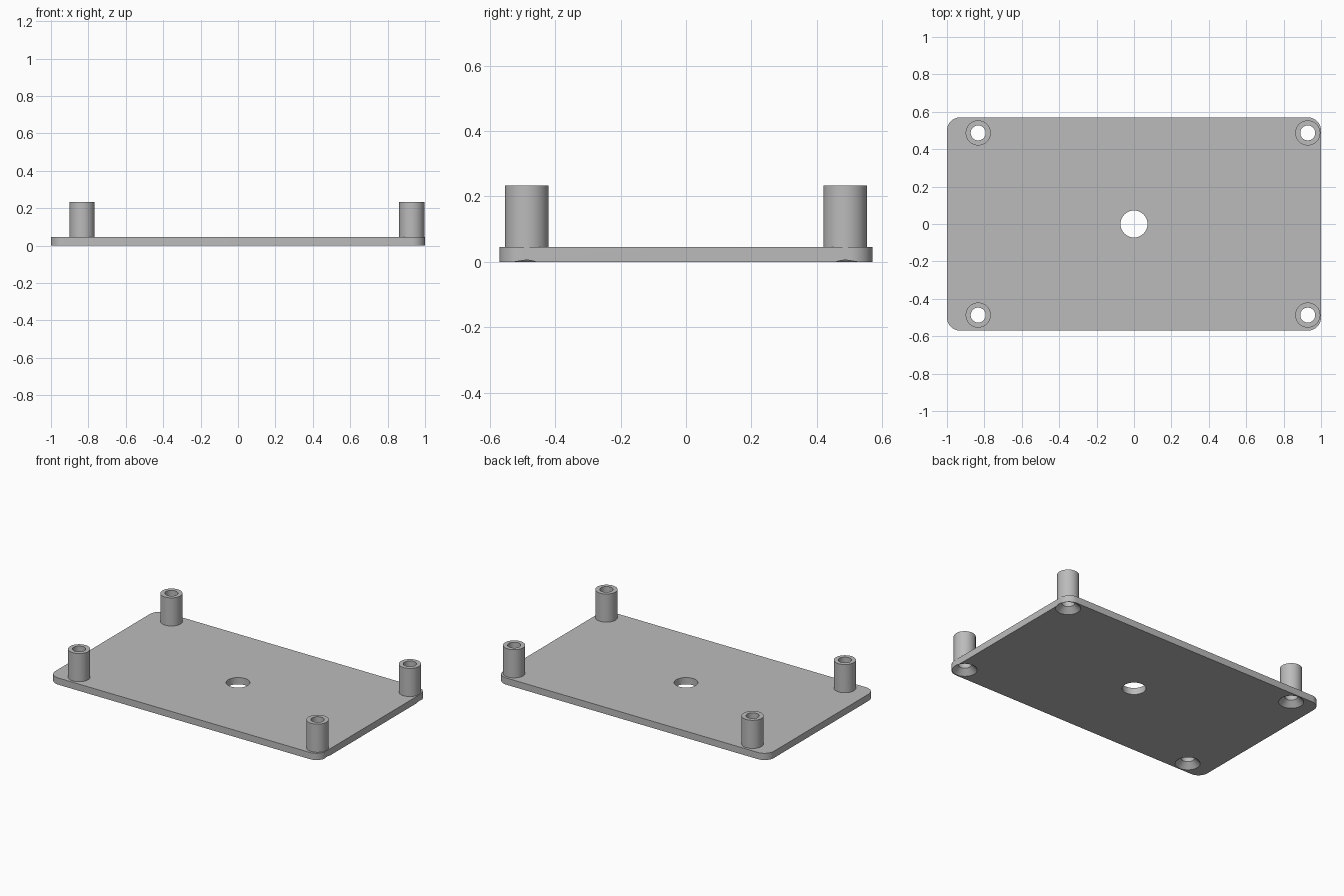
import bpy
import bmesh
import math

WIDTH, DEPTH, THICK = 2.0, 1.14, 0.045
CORNER = 0.07
POST_TOP, POST_R, BORE_R = 0.233, 0.067, 0.04
POST_X = (-0.833, 0.929)
POST_Y = 0.487
CENTRE_R = 0.072
SEGMENTS = 64

if "Cube" in bpy.data.objects:
    bpy.data.objects.remove(bpy.data.objects["Cube"], do_unlink=True)

grey = bpy.data.materials.new("plain grey")
grey.use_nodes = True
grey.diffuse_color = (0.5, 0.5, 0.5, 1)
grey.node_tree.nodes["Principled BSDF"].inputs["Base Color"].default_value = (0.5, 0.5, 0.5, 1)


def make_object(name, bm, location=(0, 0, 0)):
    bmesh.ops.recalc_face_normals(bm, faces=bm.faces)
    mesh = bpy.data.meshes.new(name)
    bm.to_mesh(mesh)
    bm.free()
    mesh.materials.append(grey)
    obj = bpy.data.objects.new(name, mesh)
    obj.location = location
    bpy.context.collection.objects.link(obj)
    return obj


def lathe(name, profile, location):
    """Spin a (radius, z) profile around the vertical axis."""
    bm = bmesh.new()
    points = [bm.verts.new((r, 0, z)) for r, z in profile]
    edges = [bm.edges.new(pair) for pair in zip(points, points[1:])]
    bmesh.ops.spin(bm, geom=points + edges, axis=(0, 0, 1), cent=(0, 0, 0),
                   angle=math.tau, steps=SEGMENTS)
    bmesh.ops.remove_doubles(bm, verts=bm.verts, dist=1e-5)
    return make_object(name, bm, location)


def select_only(obj):
    bpy.ops.object.select_all(action="DESELECT")
    obj.select_set(True)
    bpy.context.view_layer.objects.active = obj


def cut(target, cutter):
    cutter.hide_render = True
    mod = target.modifiers.new("hole", "BOOLEAN")
    mod.operation, mod.solver, mod.object = "DIFFERENCE", "EXACT", cutter
    select_only(target)
    bpy.ops.object.modifier_apply(modifier=mod.name)
    bpy.data.objects.remove(cutter, do_unlink=True)


def smooth(obj):
    select_only(obj)
    bpy.ops.object.shade_smooth_by_angle(angle=math.radians(30))


# Base plate with rounded vertical corners
bm = bmesh.new()
bmesh.ops.create_cube(bm, size=1)
for v in bm.verts:
    v.co.x *= WIDTH
    v.co.y *= DEPTH
    v.co.z = (v.co.z + 0.5) * THICK
uprights = [e for e in bm.edges if abs(e.verts[0].co.z - e.verts[1].co.z) > 0.01]
bmesh.ops.bevel(bm, geom=uprights, offset=CORNER, offset_type="OFFSET",
                segments=12, profile=0.5, affect="EDGES")
plate = make_object("base_plate", bm)

# Central through hole
cut(plate, lathe("centre_cutter",
                 [(0, -0.1), (CENTRE_R, -0.1), (CENTRE_R, 0.1), (0, 0.1)], (0, 0, 0)))

# Hollow posts, each over a bore countersunk from below
for side, x in zip(("right", "left"), POST_X):
    for end, y in (("front", -POST_Y), ("back", POST_Y)):
        drill = [(0, -0.01), (0.086, -0.01), (BORE_R, 0.036), (BORE_R, 0.1), (0, 0.1)]
        cut(plate, lathe("drill_cutter", drill, (x, y, 0)))
        tube = [(POST_R, THICK), (POST_R, POST_TOP), (BORE_R, POST_TOP), (BORE_R, THICK)]
        smooth(lathe(f"{end}_{side}_post", tube, (x, y, 0)))

smooth(plate)
